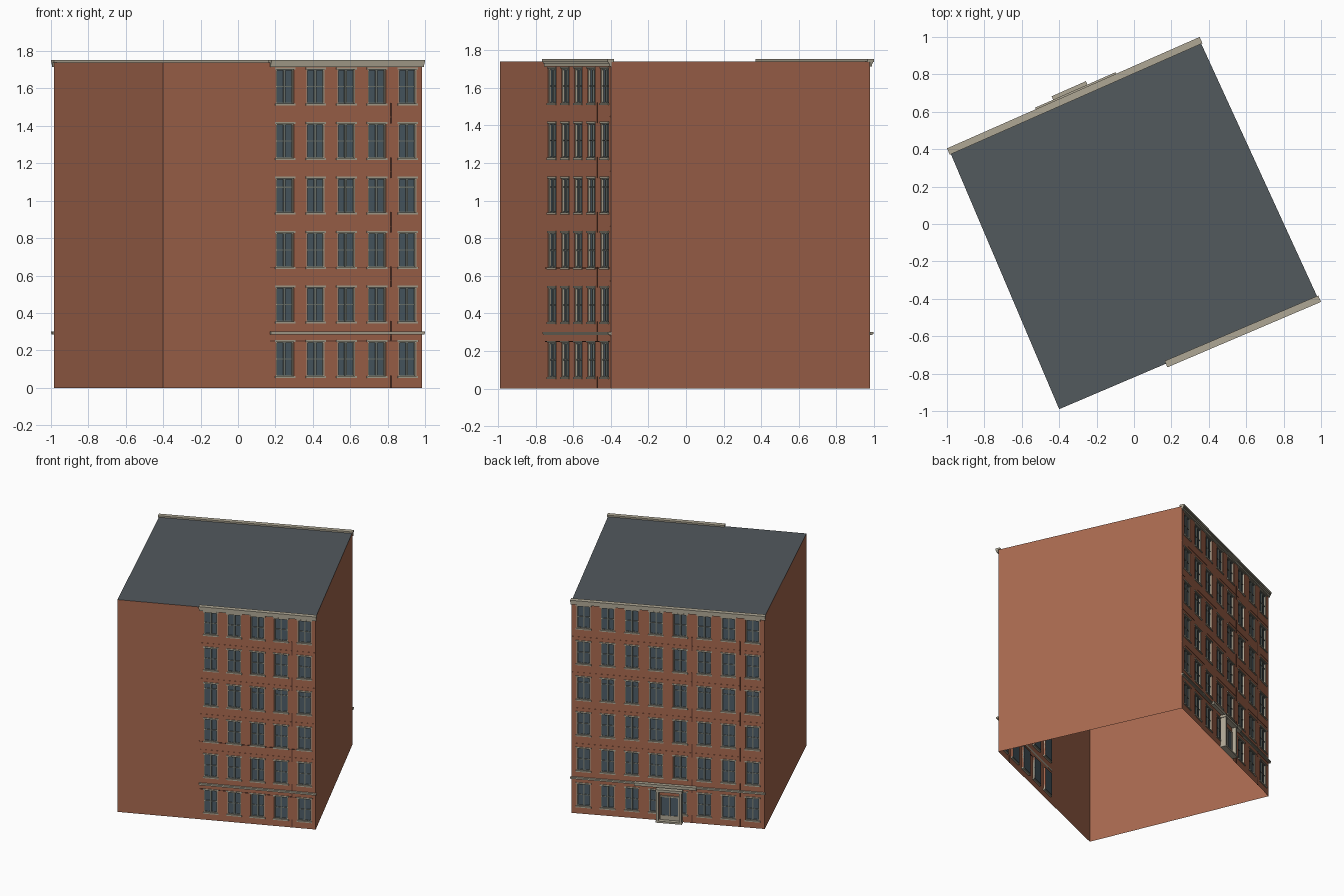
import bpy, bmesh, math
from mathutils import Vector

if "Cube" in bpy.data.objects:
    bpy.data.objects.remove(bpy.data.objects["Cube"])


def material(name, rgb):
    m = bpy.data.materials.new(name)
    m.diffuse_color = (*rgb, 1)
    m.use_nodes = True
    m.node_tree.nodes["Principled BSDF"].inputs["Base Color"].default_value = m.diffuse_color
    return m


BRICK = material("brick", (0.39, 0.14, 0.078))
DARK = material("dark_brick", (0.12, 0.045, 0.03))
ROOF = material("roof_grey", (0.085, 0.10, 0.11))
GLASS = material("glass", (0.075, 0.11, 0.135))
TRIM = material("stone_trim", (0.43, 0.39, 0.30))
SASH = material("sash_paint", (0.17, 0.19, 0.17))

# Footprint corners, counter-clockwise, and main heights
A, B, D, E = (-0.40, -0.99), (0.985, -0.40), (0.353, 0.978), (-0.985, 0.388)
H = 1.74
FLOORS = [0.06 + 0.2915 * k for k in range(6)]
WIN_H, WIN_W, RECESS = 0.186, 0.104, 0.014


def finish(name, bm, mat, place=None):
    me = bpy.data.meshes.new(name)
    bm.to_mesh(me)
    bm.free()
    me.materials.append(mat)
    ob = bpy.data.objects.new(name, me)
    bpy.context.collection.objects.link(ob)
    if place:
        ob.location, ob.rotation_euler.z = place


def quad(bm, *pts):
    bm.faces.new([bm.verts.new(p) for p in pts])


def boxes(name, items, mat, place):
    """Boxes given as u0, u1, outward d0, d1, z0, z1 along a facade."""
    bm = bmesh.new()
    for u0, u1, d0, d1, z0, z1 in items:
        r = bmesh.ops.create_cube(bm, size=1)
        for v in r["verts"]:
            v.co = Vector((u0 if v.co.x < 0 else u1,
                           -d1 if v.co.y < 0 else -d0,
                           z0 if v.co.z < 0 else z1))
    finish(name, bm, mat, place)


def wall(name, length, centres, place):
    """Brick face with open window holes and their reveals."""
    bm = bmesh.new()
    us, zs = [0], [0]
    for c in centres:
        us += [c - WIN_W / 2, c + WIN_W / 2]
    for z in FLOORS:
        zs += [z, z + WIN_H]
    us.append(length)
    zs.append(H)
    for i in range(len(us) - 1):
        for j in range(len(zs) - 1):
            loop = [(us[i], zs[j]), (us[i + 1], zs[j]),
                    (us[i + 1], zs[j + 1]), (us[i], zs[j + 1])]
            if i % 2 and j % 2:
                for k in range(4):
                    (ua, za), (ub, zb) = loop[k], loop[(k + 1) % 4]
                    quad(bm, (ua, 0, za), (ub, 0, zb),
                         (ub, RECESS, zb), (ua, RECESS, za))
            else:
                quad(bm, *[(u, 0, z) for u, z in loop])
    bmesh.ops.remove_doubles(bm, verts=bm.verts, dist=1e-5)
    finish(name, bm, BRICK, place)


def facade(side, p, q, centres, start, joints):
    p, q = Vector(p), Vector(q)
    length = (q - p).length
    place = ((p.x, p.y, 0), math.atan2(q.y - p.y, q.x - p.x))
    wall(side + "_wall", length, centres, place)
    glass, frames, sashes, trims, courses, cracks = [], [], [], [], [], []
    w, r = WIN_W / 2, RECESS
    for k, z in enumerate(FLOORS):
        top = z + WIN_H
        for c in centres:
            glass.append((c - w, c + w, -r - 0.003, -r, z, top))
            # outer frame
            for s in (-1, 1):
                e = c + s * w
                frames.append((min(e, e - s * 0.007), max(e, e - s * 0.007), -r, -0.003, z, top))
            sashes.append((c - w, c + w, -r, -0.004, top - 0.008, top))
            # centre mullion and cross bars
            sashes.append((c - 0.006, c + 0.006, -r, -0.005, z, top))
            m = z + WIN_H * (0.74 if k == 3 else 0.5)
            sashes.append((c - w, c + w, -r, -0.008, m - 0.003, m + 0.003))
            sashes.append((c - w, c + w, -r, -0.008, z, z + 0.008))
            # sill and lintel
            trims.append((c - w - 0.007, c + w + 0.007, -r, 0.006, z - 0.009, z + 0.002))
            trims.append((c - w - 0.007, c + w + 0.007, -0.002, 0.005, top - 0.002, top + 0.008))
        # raised brick course and vertical joints between floors
        if k < 5:
            courses.append((start + 0.01, length - 0.005, -0.001, 0.002, top + 0.033, top + 0.037))
        for u in joints:
            cracks.append((u - 0.003, u + 0.003, -0.001, 0.003, max(z - 0.105, 0), z + 0.005))
    # dark thin string courses
    for z in (0.252, 0.643):
        if side == "front":
            cracks.append((start, length - 0.02, -0.001, 0.004, z - 0.004, z))
    boxes(side + "_glass", glass, GLASS, place)
    boxes(side + "_window_frames", frames, TRIM, place)
    boxes(side + "_window_bars", sashes, SASH, place)
    boxes(side + "_sills_and_lintels", trims, TRIM, place)
    boxes(side + "_brick_courses", courses, BRICK, place)
    boxes(side + "_joints", cracks, DARK, place)
    # stepped cornice and ground-floor band
    end = length + 0.007
    boxes(side + "_cornice", [
        (start, end, -0.016, 0.021, 1.738, 1.752),
        (start, end, -0.001, 0.015, 1.728, 1.738),
        (start, end, -0.001, 0.010, 1.714, 1.728)], TRIM, place)
    boxes(side + "_band", [
        (start, end, -0.001, 0.018, 0.291, 0.300),
        (start, end, -0.001, 0.012, 0.284, 0.291)], TRIM, place)
    return place


facade("front", A, B, [0.708 + 0.178 * i for i in range(5)], 0.62, [1.325])
back = facade("back", D, E, [0.09 + 0.183 * i for i in range(8)], -0.007, [0.913, 1.275])

# Entrance on the back: fascia, porch frame and double door
boxes("entrance_fascia", [(0.48, 0.95, 0, 0.03, 0.280, 0.303)], TRIM, back)
boxes("porch_frame", [
    (0.645, 0.845, 0, 0.05, 0.252, 0.272),
    (0.650, 0.666, 0, 0.045, 0, 0.252),
    (0.824, 0.840, 0, 0.045, 0, 0.252),
    (0.645, 0.845, 0, 0.048, 0, 0.014)], TRIM, back)
boxes("door_surround", [(0.666, 0.824, 0, 0.008, 0.014, 0.252)], BRICK, back)
boxes("door_glass", [(0.678, 0.812, 0, 0.012, 0.05, 0.20)], GLASS, back)
boxes("door_frame", [
    (0.672, 0.682, 0, 0.018, 0.014, 0.21),
    (0.808, 0.818, 0, 0.018, 0.014, 0.21),
    (0.740, 0.750, 0, 0.018, 0.014, 0.21),
    (0.672, 0.818, 0, 0.018, 0.20, 0.21),
    (0.672, 0.818, 0, 0.016, 0.014, 0.05)], TRIM, back)

# Plain side walls and flat roof; the underside stays open
for name, p, q in (("right_wall", B, D), ("left_wall", E, A)):
    bm = bmesh.new()
    quad(bm, (*p, 0), (*q, 0), (*q, H), (*p, H))
    finish(name, bm, BRICK)
bm = bmesh.new()
quad(bm, *[(*c, H) for c in (A, B, D, E)])
finish("roof", bm, ROOF)
